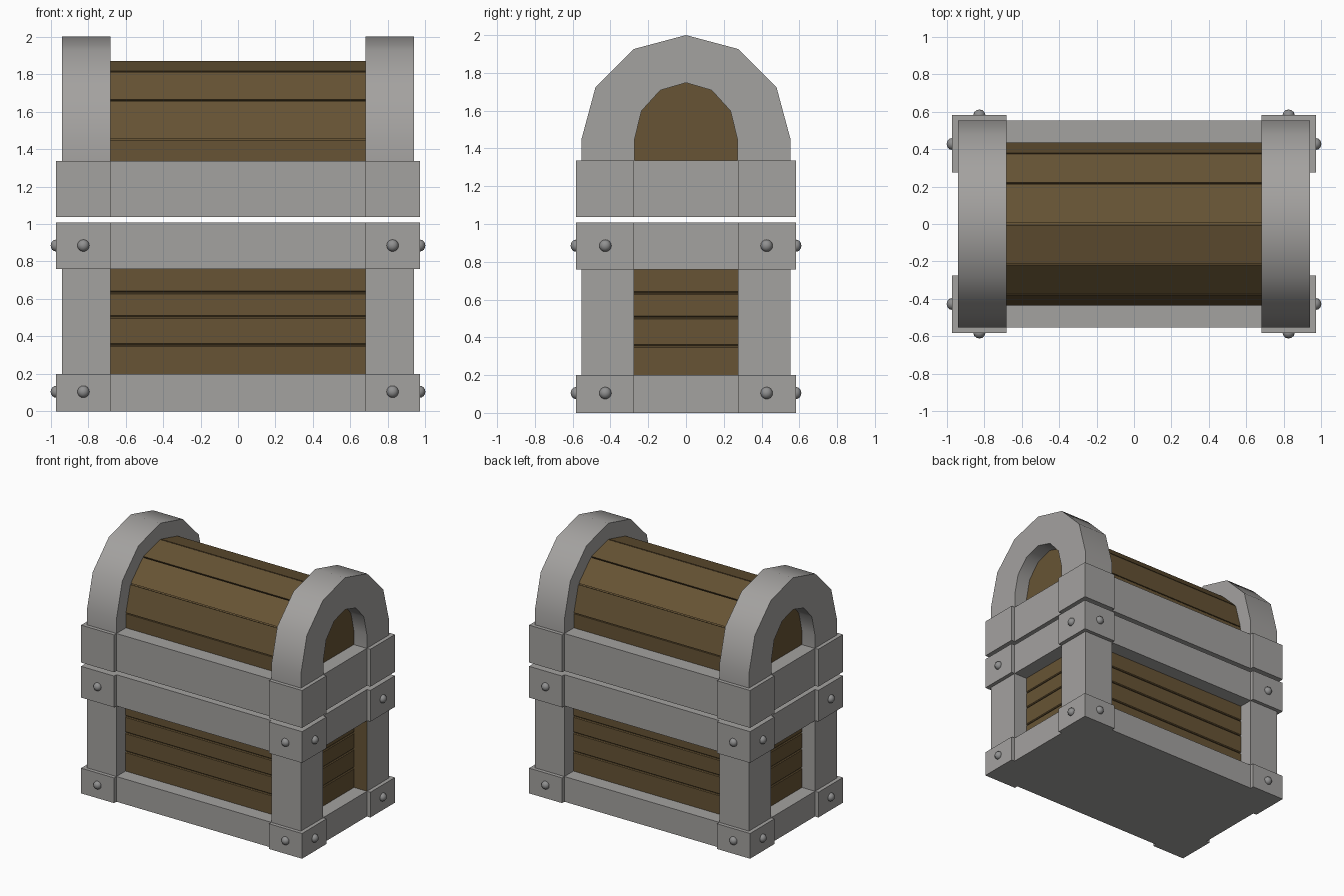
import bpy, bmesh
from math import sin, cos, pi, radians
from mathutils import Matrix

cube = bpy.data.objects.get("Cube")
if cube:
    bpy.data.objects.remove(cube, do_unlink=True)


def material(name, rgb):
    m = bpy.data.materials.new(name)
    m.use_nodes = True
    m.diffuse_color = (*rgb, 1)
    m.node_tree.nodes["Principled BSDF"].inputs["Base Color"].default_value = (*rgb, 1)
    return m


STONE = material("grey trim", (0.37, 0.36, 0.35))
WOOD = material("brown wood", (0.135, 0.088, 0.035))
BOLT = material("bolt grey", (0.28, 0.28, 0.28))


def finish(bm, name, *mats):
    bmesh.ops.recalc_face_normals(bm, faces=bm.faces)
    mesh = bpy.data.meshes.new(name)
    bm.to_mesh(mesh)
    bm.free()
    for m in mats:
        mesh.materials.append(m)
    obj = bpy.data.objects.new(name, mesh)
    bpy.context.scene.collection.objects.link(obj)
    return obj


def box(name, mat, x, y, z, bevel=0):
    """Box from (min, max) ranges on each axis."""
    bm = bmesh.new()
    size = [b - a for a, b in (x, y, z)]
    mid = [(a + b) / 2 for a, b in (x, y, z)]
    bmesh.ops.create_cube(bm, size=1, matrix=Matrix.Translation(mid) @ Matrix.Diagonal((*size, 1)))
    if bevel:
        bmesh.ops.bevel(bm, geom=bm.edges[:], offset=bevel, segments=1, affect='EDGES')
    return finish(bm, name, mat)


def prism(name, mat, profile, x0, x1):
    """Extrude a (y, z) outline along x."""
    bm = bmesh.new()
    face = bm.faces.new([bm.verts.new((x0, y, z)) for y, z in profile])
    ext = bmesh.ops.extrude_face_region(bm, geom=[face], use_keep_orig=True)
    bmesh.ops.translate(bm, vec=(x1 - x0, 0, 0),
                        verts=[v for v in ext["geom"] if isinstance(v, bmesh.types.BMVert)])
    return finish(bm, name, mat)


def span(s, a, b):
    return tuple(sorted((s * a, s * b)))


def smooth(obj):
    bpy.ops.object.select_all(action='DESELECT')
    obj.select_set(True)
    bpy.context.view_layer.objects.active = obj
    bpy.ops.object.shade_smooth_by_angle(angle=radians(40))


def arc(radius, height, base):
    """Half twelve-sided arch outline with straight legs down to base."""
    pts = [(radius * cos(i * pi / 6), SPRING + height * sin(i * pi / 6)) for i in range(7)]
    return [(radius, base)] + pts + [(-radius, base)]


SPRING = 1.45
IN_X, OUT_X, BLOCK_X = 0.68, 0.94, 0.97
IN_Y, OUT_Y, BLOCK_Y = 0.275, 0.553, 0.582
WALL_X, WALL_Y = 0.826, 0.44
TIERS = {"bottom": (0, 0.2), "middle": (0.76, 1.008), "lid": (1.038, 1.335)}
SIDES = {"left": 1, "right": -1}
ENDS = {"front": -1, "back": 1}

# Rails and corner blocks of each tier
for tier, z in TIERS.items():
    for end, sy in ENDS.items():
        box(f"{tier}_{end}_rail", STONE, (-IN_X, IN_X), span(sy, 0.40, OUT_Y), z)
    for side, sx in SIDES.items():
        box(f"{tier}_{side}_rail", STONE, span(sx, 0.78, OUT_X), (-IN_Y, IN_Y), z)
        for end, sy in ENDS.items():
            box(f"{tier}_{end}_{side}_block", STONE,
                span(sx, IN_X, BLOCK_X), span(sy, IN_Y, BLOCK_Y), z)

# Corner posts; one has a wooden inner face
for side, sx in SIDES.items():
    for end, sy in ENDS.items():
        post = box(f"{end}_{side}_post", STONE, span(sx, IN_X, OUT_X), span(sy, IN_Y, OUT_Y), (0.2, 0.76))
        if sx > 0 and sy > 0:
            post.data.materials.append(WOOD)
            for p in post.data.polygons:
                if p.normal.y < -0.9:
                    p.material_index = 1

# Body core, floor and wall planks
box("body_core", WOOD, (-0.812, 0.812), (-0.426, 0.426), (0.1, 0.99))
box("floor", STONE, (-0.82, 0.82), (-0.43, 0.43), (0, 0.1))
seams = [0.19, 0.355, 0.505, 0.635, 0.77]
for i, (a, b) in enumerate(zip(seams, seams[1:]), 1):
    z = (a + 0.002, b - 0.002)
    for end, sy in ENDS.items():
        box(f"{end}_plank_{i}", WOOD, (-0.69, 0.69), span(sy, 0.38, WALL_Y), z, 0.006)
    for side, sx in SIDES.items():
        box(f"{side}_plank_{i}", WOOD, span(sx, 0.75, WALL_X), (-0.29, 0.29), z, 0.006)

# Lid core and curved row of planks
prism("lid_core", WOOD, arc(0.415, 0.405, 1.06), -WALL_X, WALL_X)
outer, inner = arc(0.435, 0.422, 1.3), arc(0.39, 0.38, 1.3)
for i in range(len(outer) - 1):
    def along(pts, t):
        (ay, az), (by, bz) = pts[i], pts[i + 1]
        return ay + (by - ay) * t, az + (bz - az) * t
    prism(f"lid_plank_{i + 1}", WOOD,
          [along(outer, 0.02), along(outer, 0.98), along(inner, 0.98), along(inner, 0.02)], -0.69, 0.69)

# Lid end arches
for side, sx in SIDES.items():
    ring = arc(OUT_Y, 0.55, 1.3) + arc(0.272, 0.298, 1.3)[::-1]
    smooth(prism(f"{side}_arch", STONE, ring, *span(sx, IN_X, OUT_X)))


# Domed bolts on the body blocks
def bolt(name, pos, scale):
    bm = bmesh.new()
    bmesh.ops.create_uvsphere(bm, u_segments=12, v_segments=8, radius=0.032,
                              matrix=Matrix.Translation(pos) @ Matrix.Diagonal((*scale, 1)))
    smooth(finish(bm, name, BOLT))


for tier, z in (("bottom", 0.105), ("middle", 0.885)):
    for side, sx in SIDES.items():
        for end, sy in ENDS.items():
            bolt(f"{tier}_{end}_{side}_face_bolt", (sx * 0.825, sy * BLOCK_Y, z), (1, 0.9, 1))
            bolt(f"{tier}_{end}_{side}_end_bolt", (sx * BLOCK_X, sy * 0.427, z), (0.93, 1, 1))
